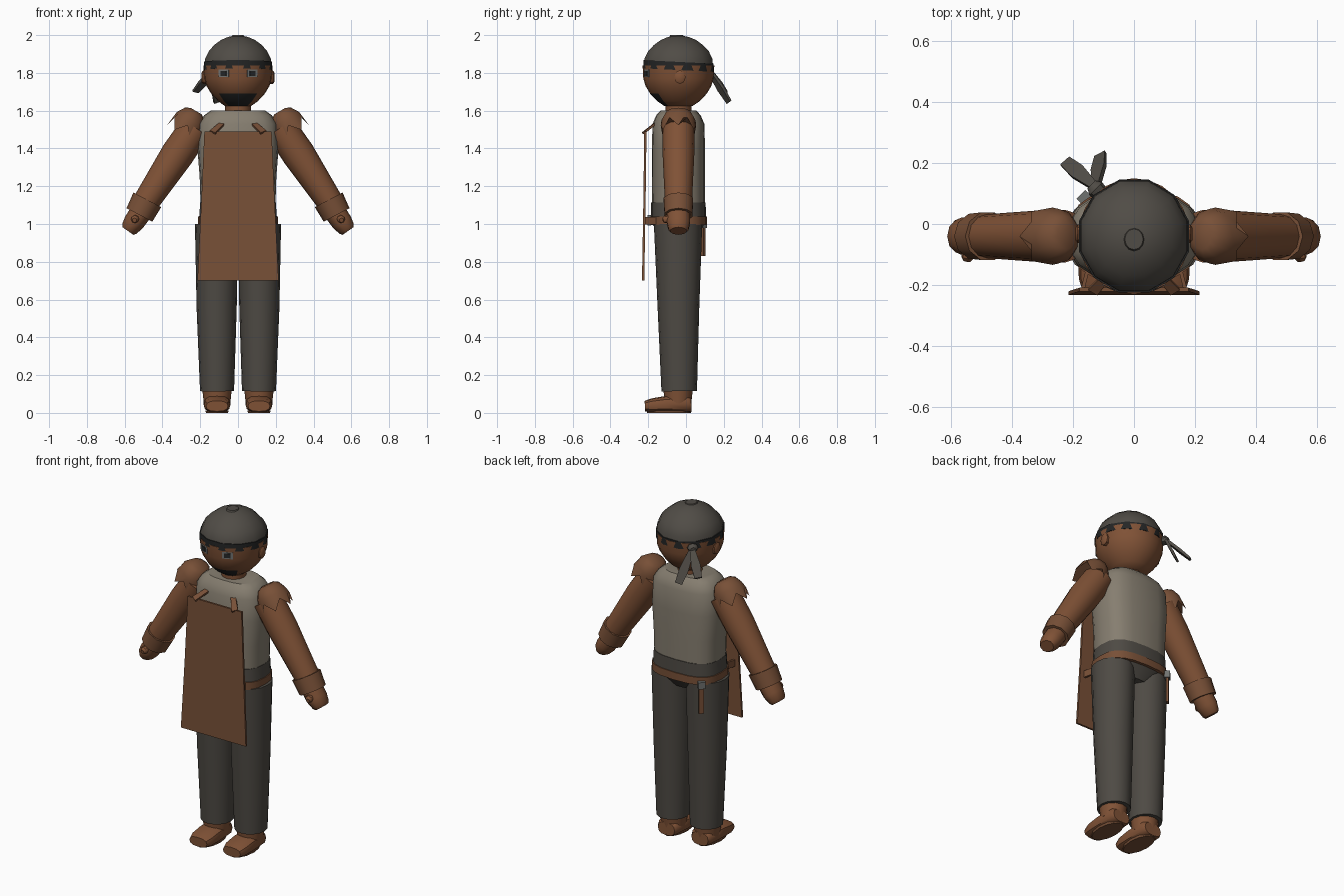
import bpy, bmesh, math
from mathutils import Vector

if "Cube" in bpy.data.objects:
    bpy.data.objects.remove(bpy.data.objects["Cube"])

def mat(name, r, g, b):
    m = bpy.data.materials.new(name)
    lin = [((c / 255 + 0.055) / 1.055) ** 2.4 for c in (r, g, b)]
    m.diffuse_color = (*lin, 1)
    m.use_nodes = True
    m.node_tree.nodes["Principled BSDF"].inputs["Base Color"].default_value = m.diffuse_color
    return m

SKIN = mat("warm brown skin", 128, 82, 54)
LEATHER = mat("brown leather", 120, 80, 55)
SHIRT = mat("stone shirt", 134, 126, 112)
TROUSER = mat("charcoal trousers", 78, 74, 68)
CLOTH = mat("charcoal cloth", 80, 76, 70)
BLACK = mat("black", 36, 37, 37)
METAL = mat("grey metal", 112, 114, 112)
CY = -0.04  # body centre in y

def loft(name, rings, material, n=12, ref=(0, 1, 0), power=2.0, zig=0.0, angle=40, rot=0.0):
    """Skin rings (x, y, z, ra, rb) along one axis; rb is measured towards ref."""
    ps = [Vector(r[:3]) for r in rings]
    d = (ps[-1] - ps[0]).normalized()
    v = Vector(ref)
    v = (v - d * v.dot(d)).normalized()
    u = v.cross(d)
    box = n == 4
    phase = math.pi / 4 if box else rot
    bm = bmesh.new()
    loops = []
    for k, (p, r) in enumerate(zip(ps, rings)):
        loop = []
        for i in range(n):
            a = 2 * math.pi * i / n + phase
            c, s = math.cos(a), math.sin(a)
            if box:
                c, s = math.copysign(1, c), math.copysign(1, s)
            else:
                c = math.copysign(abs(c) ** (2 / power), c)
                s = math.copysign(abs(s) ** (2 / power), s)
            q = p + u * c * r[3] + v * s * r[4]
            if zig and k == len(rings) - 1 and i % 2:
                q -= d * zig
            loop.append(bm.verts.new(q))
        loops.append(loop)
    for a, b in zip(loops, loops[1:]):
        for i in range(n):
            j = (i + 1) % n
            bm.faces.new((a[i], a[j], b[j], b[i]))
    bm.faces.new(loops[0][::-1])
    bm.faces.new(loops[-1])
    bmesh.ops.recalc_face_normals(bm, faces=bm.faces)
    me = bpy.data.meshes.new(name)
    bm.to_mesh(me)
    bm.free()
    me.materials.append(material)
    ob = bpy.data.objects.new(name, me)
    bpy.context.collection.objects.link(ob)
    bpy.ops.object.select_all(action='DESELECT')
    ob.select_set(True)
    bpy.context.view_layer.objects.active = ob
    if not box:
        bpy.ops.object.shade_smooth_by_angle(angle=math.radians(angle))
    return ob

def upright(name, profile, material, **kw):
    return loft(name, [(0, CY, z, rx, ry) for z, rx, ry in profile], material, **kw)

# Head, with the beard on its lower front faces
head = upright("head", [(1.625, .07, .075), (1.65, .105, .112), (1.69, .142, .15),
                        (1.73, .166, .174), (1.77, .18, .186), (1.84, .184, .19)], SKIN, n=24)
head.data.materials.append(BLACK)
for f in head.data.polygons:
    x, y, z = f.center
    if z < 1.69 and y < CY - 0.01 and abs(x) < (CY - y) * 1.05:
        f.material_index = 1
upright("neck", [(1.58, .068, .068), (1.66, .068, .068)], SKIN)

# Head wrap: dome, button, tilted band
upright("cap", [(1.83, .184, .19), (1.875, .18, .186), (1.915, .16, .166), (1.948, .13, .134),
                (1.975, .092, .095), (1.99, .055, .057), (1.997, .02, .02)],
        CLOTH, n=12, rot=math.pi / 12, angle=60)
loft("cap_button", [(0, -.05, 1.985, .038, .042), (0, -.05, 2.0, .03, .034)], CLOTH)
band = upright("head_band", [(1.815, .187, .192), (1.858, .187, .192)],
               BLACK, n=12, rot=math.pi / 12)
for vert in band.data.vertices:
    vert.co.z -= (vert.co.y - CY) * 0.05

# Knot and two tails behind the head
loft("knot", [(-.105, .095, 1.815, .026, .022), (-.125, .115, 1.82, .03, .026),
              (-.14, .13, 1.815, .018, .016)], CLOTH, n=8, ref=(0, 0, 1))
for i, (x, y, z) in enumerate([(-.225, .205, 1.70), (-.11, .228, 1.645)]):
    k = Vector((-.125, .12, 1.82))
    e = Vector((x, y, z))
    m = k.lerp(e, .6)
    loft(f"wrap_tail_{i}", [(*k, .012, .008), (*m, .026, .008), (*e, .02, .006)],
         CLOTH, n=4, ref=(-.6, .8, .5))

# Shirt, waistband, belt, hips
upright("shirt", [(1.10, .198, .14), (1.25, .203, .141), (1.40, .215, .141), (1.53, .208, .137),
                  (1.575, .18, .118), (1.60, .145, .095)], SHIRT, n=20, power=2.8)
upright("waistband", [(1.03, .206, .146), (1.115, .2, .144)], TROUSER, n=20, power=2.8)
upright("belt", [(.995, .211, .151), (1.04, .211, .151)], LEATHER, n=20, power=2.8)
upright("hips", [(.93, .09, .09), (1.0, .2, .138)], TROUSER, n=20, power=2.6)
loft("front_buckle", [(0, -.185, 1.02, .03, .028), (0, -.203, 1.02, .03, .028)],
     METAL, n=4, ref=(0, 0, 1))
loft("side_buckle", [(-.152, .075, 1.0, .02, .02), (-.174, .097, 1.0, .02, .02)],
     METAL, n=4, ref=(0, 0, 1))
loft("belt_end", [(-.163, .088, 1.0, .014, .006), (-.163, .088, .83, .014, .006)],
     LEATHER, n=4, ref=(-1, 1, 0))

# Apron panel
loft("apron", [(0, -.227, .70, .215, .006), (0, -.22, 1.1, .195, .006),
               (0, -.215, 1.49, .178, .006)], LEATHER, n=4)

for s, side in ((-1, "left"), (1, "right")):
    # Apron straps at the bib and at the waist
    loft(f"apron_strap_{side}", [(s * .135, -.222, 1.485, .018, .006),
                                 (s * .085, -.165, 1.53, .014, .006)],
         LEATHER, n=4, ref=(0, -.6, 1))
    loft(f"apron_tie_{side}", [(s * .15, -.14, 1.018, .02, .006), (s * .17, -.222, 1.018, .02, .006)],
         LEATHER, n=4, ref=(1, 0, 0))

    # Eyes and ears
    nrm = Vector((s * .4, -.92, 0))
    p = Vector((s * .075, -.206, 1.797))
    for nm, w, h, t, m in (("eye", .03, .02, .005, METAL), ("pupil", .017, .013, .008, BLACK)):
        loft(f"{nm}_{side}", [(*(p - nrm * .01), w, h), (*(p + nrm * t), w, h)],
             m, n=4, ref=(0, 0, 1))
    loft(f"ear_{side}", [(s * .16, -.032, 1.777, .03, .036), (s * .185, -.032, 1.777, .03, .036),
                         (s * .192, -.032, 1.777, .02, .025)], SKIN, n=8, ref=(0, 0, 1))

    # Arm, cuff, hand, thumb
    loft(f"arm_{side}", [(s * .225, CY, 1.51, .085, .086), (s * .32, CY, 1.37, .088, .084),
                         (s * .485, CY, 1.12, .07, .072)], SKIN)
    loft(f"cuff_{side}", [(s * .48, CY, 1.128, .083, .082), (s * .522, CY, 1.048, .077, .077)],
         LEATHER, n=10)
    loft(f"hand_{side}", [(s * .515, CY, 1.06, .058, .062), (s * .55, CY, 1.01, .056, .065),
                          (s * .575, CY, .975, .046, .055), (s * .583, CY, .963, .035, .045)],
         SKIN, n=10)
    loft(f"thumb_{side}", [(s * .54, -.07, 1.03, .022, .022), (s * .546, -.11, 1.025, .021, .021),
                           (s * .548, -.122, 1.02, .012, .012)], SKIN, n=8, ref=(0, 0, 1))

    # Scalloped shoulder guard
    loft(f"shoulder_guard_{side}", [(s * .222, CY, 1.598, .034, .045), (s * .23, CY, 1.585, .06, .07),
                                    (s * .25, CY, 1.55, .085, .09), (s * .295, CY, 1.475, .094, .094)],
         LEATHER, n=12, zig=.055)

    # Trouser leg, ankle, shoe
    loft(f"trouser_leg_{side}", [(s * .111, -.036, .115, .09, .094), (s * .113, -.04, .55, .106, .11),
                                 (s * .113, -.042, 1.0, .115, .128)], TROUSER, n=16)
    loft(f"ankle_{side}", [(s * .111, -.042, .05, .07, .07), (s * .111, -.042, .125, .078, .078)], SKIN)
    loft(f"shoe_{side}", [(s * .111, .028, .043, .055, .038), (s * .111, .01, .048, .066, .046),
                          (s * .111, -.10, .046, .072, .045), (s * .111, -.18, .04, .07, .037),
                          (s * .111, -.218, .036, .058, .028)],
         SKIN, n=12, ref=(0, 0, 1), power=2.5)
    loft(f"sole_{side}", [(s * .111, -.09, 0, .058, .115), (s * .111, -.09, .012, .062, .12)], LEATHER)
